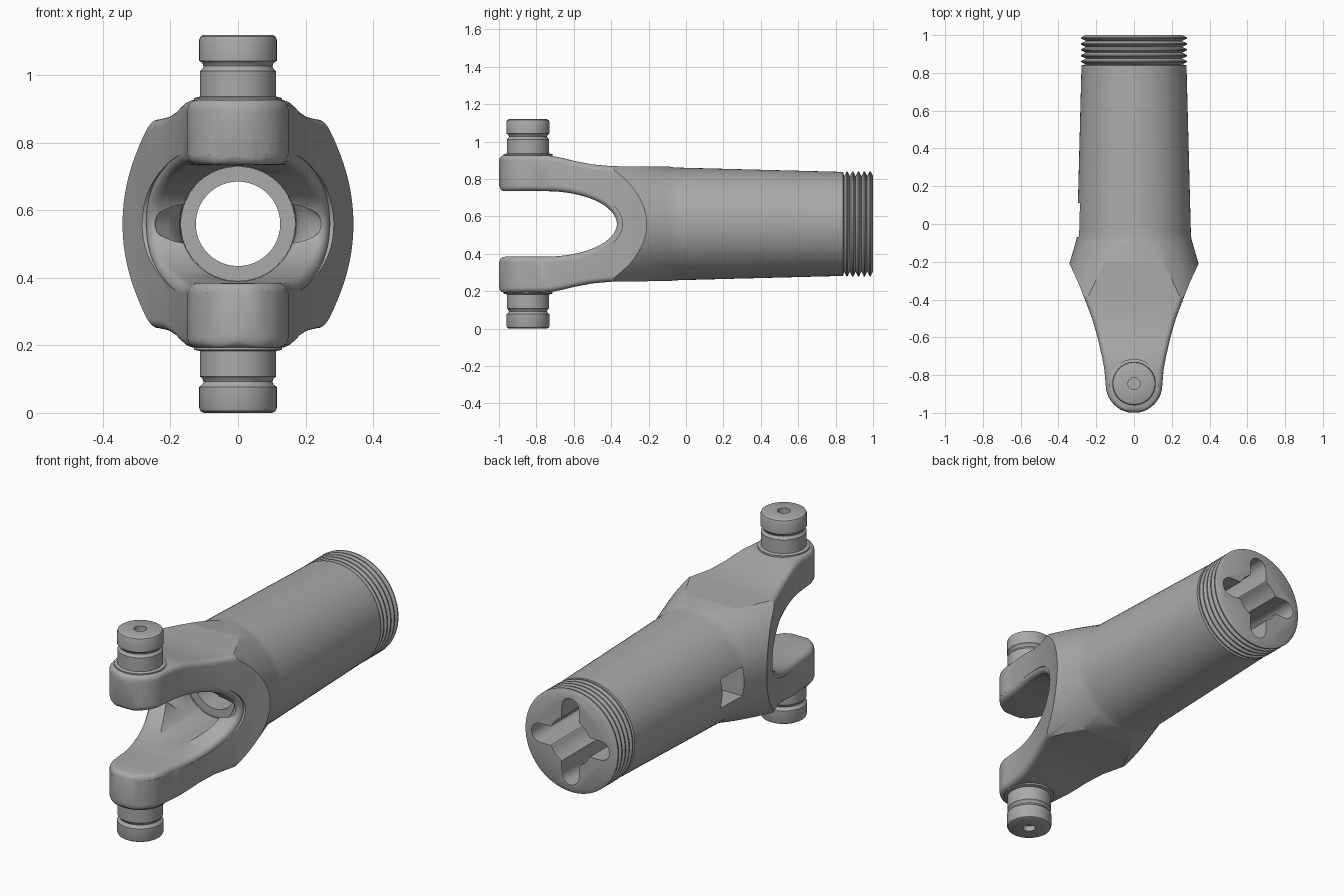
import bpy, bmesh, math

AXIS_Z = 0.56      # height of the shaft centre line
PIN_Y = -0.845     # pin position along the shaft
NOSE_Y, NOSE_R, SOFT = -0.85, 0.15, 0.03

cube = bpy.data.objects.get("Cube")
if cube:
    bpy.data.objects.remove(cube, do_unlink=True)

steel = bpy.data.materials.new("grey_steel")
steel.use_nodes = True
GREY = (0.4, 0.4, 0.4, 1)
steel.diffuse_color = GREY
steel.node_tree.nodes["Principled BSDF"].inputs["Base Color"].default_value = GREY


def loft(name, rings):
    """Skin a list of equal-length point rings and cap both ends."""
    bm = bmesh.new()
    rows = [[bm.verts.new(p) for p in ring] for ring in rings]
    n = len(rows[0])
    for a, b in zip(rows, rows[1:]):
        for i in range(n):
            j = (i + 1) % n
            bm.faces.new((a[i], a[j], b[j], b[i]))
    bm.faces.new(rows[0])
    bm.faces.new(rows[-1])
    bmesh.ops.recalc_face_normals(bm, faces=bm.faces)
    mesh = bpy.data.meshes.new(name)
    bm.to_mesh(mesh)
    bm.free()
    mesh.materials.append(steel)
    obj = bpy.data.objects.new(name, mesh)
    bpy.context.collection.objects.link(obj)
    return obj


def ring_y(y, rx, rz, n=96):
    """Ellipse around the shaft axis."""
    return [(rx * math.cos(2 * math.pi * i / n), y,
             AXIS_Z + rz * math.sin(2 * math.pi * i / n)) for i in range(n)]


def ring_z(z, r, n=64):
    """Circle around the pin axis."""
    return [(r * math.cos(2 * math.pi * i / n),
             PIN_Y + r * math.sin(2 * math.pi * i / n), z) for i in range(n)]


def boolean(obj, cutter, operation):
    mod = obj.modifiers.new("cut", 'BOOLEAN')
    mod.operation, mod.solver, mod.object = operation, 'EXACT', cutter
    bpy.context.view_layer.update()
    done = bpy.data.meshes.new_from_object(
        obj.evaluated_get(bpy.context.evaluated_depsgraph_get()))
    obj.modifiers.clear()
    obj.data = done
    bpy.data.objects.remove(cutter, do_unlink=True)


def smooth(obj, degrees=30):
    bpy.ops.object.select_all(action='DESELECT')
    obj.select_set(True)
    bpy.context.view_layer.objects.active = obj
    bpy.ops.object.shade_smooth_by_angle(angle=math.radians(degrees))


def interp(table, y):
    for (y0, v0), (y1, v1) in zip(table, table[1:]):
        if y <= y1:
            return v0 + (v1 - v0) * max(0, (y - y0) / (y1 - y0))
    return table[-1][1]


# Fork outline: half width seen from above, half height seen from the side
WIDTH = [(-0.85, 0.15), (-0.77, 0.157), (-0.7, 0.17), (-0.6, 0.193),
         (-0.5, 0.222), (-0.4, 0.26), (-0.3, 0.3), (-0.21, 0.342), (-0.07, 0.42)]
HEIGHT = [(-0.77, 0.367), (-0.72, 0.364), (-0.66, 0.352), (-0.6, 0.337),
          (-0.5, 0.318), (-0.4, 0.309), (-0.3, 0.307), (-0.07, 0.306)]


def half_width(y):
    if y < NOSE_Y:
        return math.sqrt(max(0, NOSE_R ** 2 - (y - NOSE_Y) ** 2))
    return interp(WIDTH, y)


def nose_soften(y):
    """Rounding of the horizontal edges at the fork tips."""
    d = min(SOFT, max(0, y - (NOSE_Y - NOSE_R)))
    return SOFT - math.sqrt(SOFT ** 2 - (SOFT - d) ** 2)


def rounded_rect(y, w, h):
    r = min(SOFT, 0.95 * w)
    ring = []
    for k, (sx, sz) in enumerate([(1, 1), (-1, 1), (-1, -1), (1, -1)]):
        for s in range(7):
            t = math.pi / 2 * (k + s / 6)
            ring.append((sx * (w - r) + r * math.cos(t), y,
                         AXIS_Z + sz * (h - r) + r * math.sin(t)))
    return ring


# Shaft with flared cone and ring threads
profile = [(-1.1, 0.598), (-0.21, 0.342), (-0.09, 0.307), (-0.07, 0.303),
           (-0.04, 0.301), (0.84, 0.278), (0.845, 0.255)]
TEETH = 5
pitch = 0.155 / TEETH
for i in range(TEETH):
    start = 0.845 + i * pitch
    profile += [(start + 0.4 * pitch, 0.28), (start + 0.6 * pitch, 0.28),
                (start + pitch, 0.255)]
yoke = loft("yoke_shaft", [ring_y(y, r, r) for y, r in profile])

# Trim the cone to the tapered, soft-edged fork outline
nose = [NOSE_Y - NOSE_R * math.cos(math.pi / 2 * i / 14) for i in range(1, 14)]
stations = nose + sorted({y for y, _ in WIDTH + HEIGHT})
rings = [rounded_rect(y, half_width(y), interp(HEIGHT, y) - nose_soften(y))
         for y in stations]
rings += [rounded_rect(y, 0.45, 0.45) for y in (-0.06, 1.1)]
boolean(yoke, loft("fork_outline", rings), 'INTERSECT')

# Slot between the arms, flaring where it meets the sides
slot = [(y, 0.175 + nose_soften(y), 0, 1)
        for y in (-1.1, -1, -0.99, -0.98, -0.96, -0.92, -0.88, -0.84, -0.8)]
lower = [(y, -z, 0, -1) for y, z, _, _ in reversed(slot)]
for i in range(33):
    t = math.pi / 2 - math.pi * i / 32
    ny, nz = math.cos(t) / 0.38, math.sin(t) / 0.175
    size = math.hypot(ny, nz)
    slot.append((-0.75 + 0.38 * math.cos(t), 0.175 * math.sin(t),
                 ny / size, nz / size))
slot += lower


def slot_ring(side, t, x=None):
    push = SOFT * (1 - math.cos(t))
    ring = []
    for y, z, ny, nz in slot:
        edge = max(0.06, half_width(y)) - SOFT + SOFT * math.sin(t)
        ring.append((side * (x or edge), y + ny * push, AXIS_Z + z + nz * push))
    return ring


angles = [math.pi / 2 * i / 6 for i in range(7)]
half = [slot_ring(1, t) for t in angles] + [slot_ring(1, angles[-1], 0.6)]
other = [slot_ring(-1, angles[-1], 0.6)] + [slot_ring(-1, t) for t in reversed(angles)]
boolean(yoke, loft("slot_cutter", other + half), 'DIFFERENCE')

# Scooped floor of the slot, then the counterbore and the through bore
scoop = [(-0.2, 0.169, 0.169), (-0.26, 0.174, 0.166), (-0.3, 0.187, 0.158),
         (-0.33, 0.207, 0.143), (-0.355, 0.235, 0.12), (-0.375, 0.25, 0.09),
         (-0.4, 0.24, 0.07)]
boolean(yoke, loft("scoop_cutter", [ring_y(*s) for s in scoop]), 'DIFFERENCE')
for front, back, r in ((-1.1, -0.205, 0.171), (-0.5, 1.1, 0.125)):
    bore = loft("bore_cutter", [ring_y(front, r, r), ring_y(back, r, r)])
    boolean(yoke, bore, 'DIFFERENCE')


# Four-lobed socket in the threaded end
def socket_ring(y, reach=0.235, h=0.052, n=160):
    ring = []
    for i in range(n):
        a = 2 * math.pi * (i + 0.5) / n
        phi = (a + math.pi / 4) % (math.pi / 2) - math.pi / 4
        s, c = abs(math.sin(phi)), reach - h
        r = c * math.cos(phi) + math.sqrt(h * h - (c * s) ** 2) if c * s < h else h / s
        r = max(r, 0.127)
        ring.append((r * math.cos(a), y, AXIS_Z + r * math.sin(a)))
    return ring


boolean(yoke, loft("socket_cutter", [socket_ring(0.45), socket_ring(1.1)]), 'DIFFERENCE')

# Square window through one wall
window = [[(x, y, AXIS_Z + z) for y, z in
           ((-0.07, -0.08), (0.11, -0.08), (0.11, 0.08), (-0.07, 0.08))]
          for x in (-0.4, -0.02)]
boolean(yoke, loft("window_cutter", window), 'DIFFERENCE')
smooth(yoke)

# Bearing pins: collar, grooved body, soft rim and centre hole
PIN = [(0.3, 0.13), (0.373, 0.13), (0.377, 0.113), (0.452, 0.113), (0.458, 0.106),
       (0.467, 0.102), (0.477, 0.106), (0.483, 0.115), (0.545, 0.115),
       (0.555, 0.111), (0.56, 0.102), (0.56, 0.032), (0.53, 0.032)]
for name, side in (("upper_pin", 1), ("lower_pin", -1)):
    smooth(loft(name, [ring_z(AXIS_Z + side * d, r) for d, r in PIN]), 35)
